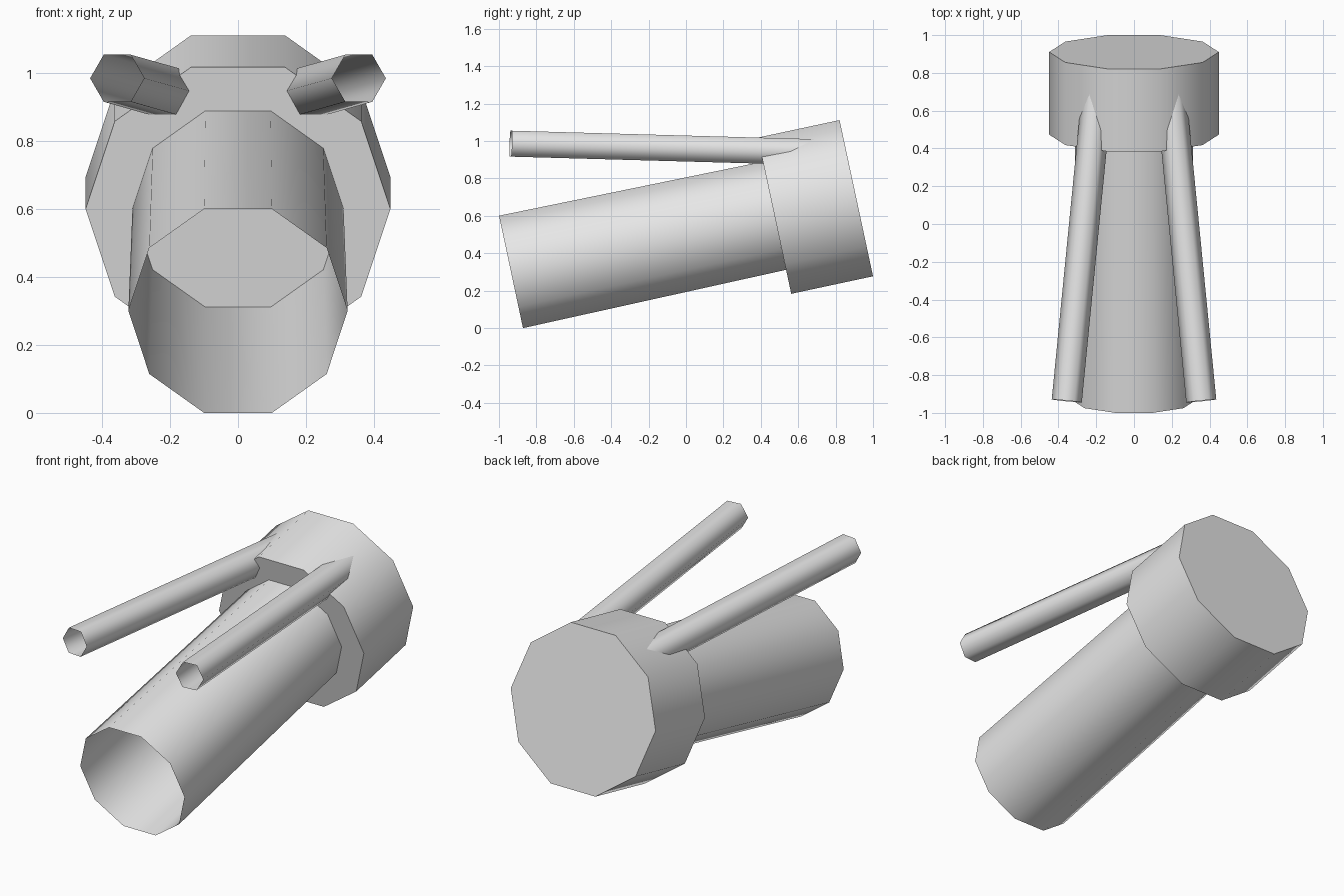
import bpy, bmesh, math
from mathutils import Vector

if "Cube" in bpy.data.objects:
    bpy.data.objects.remove(bpy.data.objects["Cube"])

grey = bpy.data.materials.new("light grey")
grey.diffuse_color = (0.8, 0.8, 0.8, 1)
grey.use_nodes = True
grey.node_tree.nodes["Principled BSDF"].inputs["Base Color"].default_value = grey.diffuse_color


def tube(name, start, end, r_start, r_end, sides, closed, smooth_angle):
    """Straight faceted tube between two points, with corners on its left and right."""
    start, end = Vector(start), Vector(end)
    axis = (end - start).normalized()
    right = Vector((1, 0, 0))
    right = (right - axis * axis.dot(right)).normalized()
    up = right.cross(axis)
    bm = bmesh.new()

    def ring(centre, radius):
        angles = [math.tau * i / sides for i in range(sides)]
        return [bm.verts.new(centre + radius * (right * math.cos(a) + up * math.sin(a)))
                for a in angles]

    front, back = ring(start, r_start), ring(end, r_end)
    for i in range(sides):
        j = (i + 1) % sides
        bm.faces.new((front[j], front[i], back[i], back[j]))
    if closed:
        bm.faces.new(front)
        bm.faces.new(back[::-1])
    mesh = bpy.data.meshes.new(name)
    bm.to_mesh(mesh)
    bm.free()
    mesh.materials.append(grey)
    obj = bpy.data.objects.new(name, mesh)
    bpy.context.collection.objects.link(obj)
    bpy.ops.object.select_all(action='DESELECT')
    obj.select_set(True)
    bpy.context.view_layer.objects.active = obj
    bpy.ops.object.shade_smooth_by_angle(angle=math.radians(smooth_angle))
    return obj


# Tilted main barrel, open at the mouth
tube("barrel", (0, -0.9356, 0.3004), (0, 0.4733, 0.6008), 0.323, 0.311, 10, False, 50)

# Wide closed drum behind the barrel
tube("rear_drum", (0, 0.4733, 0.6008), (0, 0.9105, 0.6945), 0.449, 0.449, 10, True, 50)

# Pair of thin open tubes spreading forward from the drum
for side, label in ((-1, "left"), (1, "right")):
    tube(label + "_thin_tube", (side * 0.356, -0.937, 0.986), (side * 0.19, 0.75, 0.939),
         0.08, 0.08, 6, False, 70)
